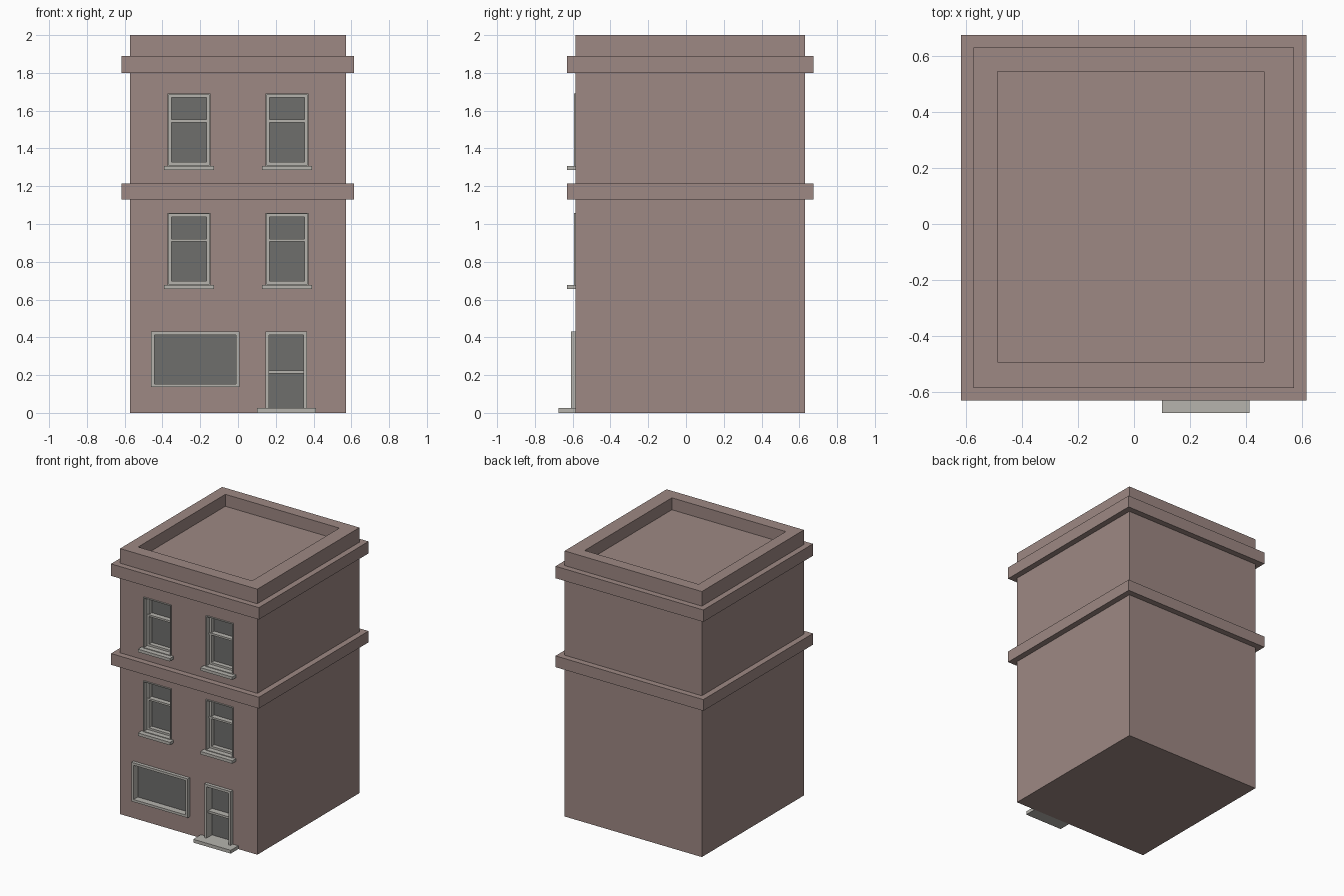
import bpy
import bmesh

cube = bpy.data.objects.get("Cube")
if cube:
    bpy.data.objects.remove(cube, do_unlink=True)


def material(name, rgb):
    m = bpy.data.materials.new(name)
    m.use_nodes = True
    m.diffuse_color = (*rgb, 1)
    bsdf = m.node_tree.nodes["Principled BSDF"]
    bsdf.inputs["Base Color"].default_value = (*rgb, 1)
    bsdf.inputs["Roughness"].default_value = 0.8
    return m


BRICK = material("dusty brown brick", (0.337, 0.246, 0.227))
TRIM = material("pale stone trim", (0.468, 0.456, 0.423))
GLASS = material("dark grey glass", (0.156, 0.156, 0.150))

FRONT = -0.585   # front face of the wall
BACK = 0.63


def finish(name, bm, mat):
    bmesh.ops.recalc_face_normals(bm, faces=bm.faces)
    mesh = bpy.data.meshes.new(name)
    bm.to_mesh(mesh)
    bm.free()
    mesh.materials.append(mat)
    obj = bpy.data.objects.new(name, mesh)
    bpy.context.collection.objects.link(obj)
    return obj


def box(name, x, y, z, mat):
    """Box from (min, max) pairs."""
    bm = bmesh.new()
    bmesh.ops.create_cube(bm, size=1)
    for v in bm.verts:
        for i, (lo, hi) in enumerate((x, y, z)):
            v.co[i] = lo if v.co[i] < 0 else hi
    return finish(name, bm, mat)


def frame(name, x, z, width, y, mat=TRIM):
    """Rectangular picture frame of the given border width, running through y."""
    bm = bmesh.new()
    loops = []
    for inset, depth in ((0, y[0]), (width, y[0]), (width, y[1]), (0, y[1])):
        x0, x1, z0, z1 = x[0] + inset, x[1] - inset, z[0] + inset, z[1] - inset
        loops.append([bm.verts.new((px, depth, pz))
                      for px, pz in ((x0, z0), (x1, z0), (x1, z1), (x0, z1))])
    for i in range(4):
        a, b = loops[i], loops[(i + 1) % 4]
        for j in range(4):
            k = (j + 1) % 4
            bm.faces.new((a[j], a[k], b[k], b[j]))
    return finish(name, bm, mat)


def carve(target, x, y, z):
    """Cut a box-shaped opening out of the target."""
    cutter = box("cutter", x, y, z, BRICK)
    cutter.hide_render = True
    mod = target.modifiers.new("opening", 'BOOLEAN')
    mod.operation = 'DIFFERENCE'
    mod.solver = 'EXACT'
    mod.object = cutter
    bpy.context.view_layer.objects.active = target
    bpy.ops.object.modifier_apply(modifier=mod.name)
    bpy.data.objects.remove(cutter, do_unlink=True)


# Main block with the sunken roof
building = box("building_walls", (-0.573, 0.571), (FRONT, BACK), (0, 2), BRICK)
carve(building, (-0.487, 0.463), (-0.493, 0.545), (1.91, 2.2))

# Projecting bands around the block
for name, z in (("floor_band", (1.13, 1.215)), ("cornice_band", (1.80, 1.89))):
    frame_band = box(name, (-0.617, 0.615), (-0.63, 0.675), z, BRICK)


# Sash windows on the two upper floors
def sash_window(label, cx, z0):
    x, z = (cx - 0.114, cx + 0.114), (z0, z0 + 0.383)
    carve(building, x, (-0.8, -0.515), z)
    frame(label + "_lining", x, z, 0.006, (-0.594, -0.516))
    frame(label + "_frame", (x[0] + 0.005, x[1] - 0.005),
          (z[0] + 0.005, z[1] - 0.005), 0.016, (-0.555, -0.516))
    box(label + "_glass", x, (-0.522, -0.516), z, GLASS)
    box(label + "_bar", (x[0] + 0.005, x[1] - 0.005), (-0.56, -0.518),
        (z0 + 0.231, z0 + 0.245), TRIM)
    box(label + "_sill", (cx - 0.133, cx + 0.133), (-0.63, -0.53),
        (z0 - 0.021, z0 + 0.001), TRIM)


for floor, z0 in (("middle", 0.676), ("top", 1.307)):
    for side, cx in (("right", -0.26), ("left", 0.26)):
        sash_window(f"{floor}_{side}_window", cx, z0)

# Wide shop window
shop_x, shop_z = (-0.461, 0.008), (0.136, 0.43)
carve(building, (-0.455, 0.002), (-0.8, -0.55), (0.142, 0.424))
frame("shop_window_frame", shop_x, shop_z, 0.018, (-0.61, -0.552))
box("shop_window_glass", (-0.455, 0.002), (-0.56, -0.552), (0.142, 0.424), GLASS)

# Front door with a middle rail and a doorstep
door_x = (0.146, 0.366)
carve(building, (0.152, 0.36), (-0.8, -0.53), (0.012, 0.424))
frame("door_frame", door_x, (0.006, 0.43), 0.018, (-0.61, -0.533))
box("door_glass", (0.152, 0.36), (-0.542, -0.534), (0.013, 0.424), GLASS)
box("door_rail", (0.16, 0.352), (-0.59, -0.536), (0.208, 0.224), TRIM)
box("doorstep", (0.10, 0.412), (-0.675, FRONT), (0, 0.025), TRIM)
